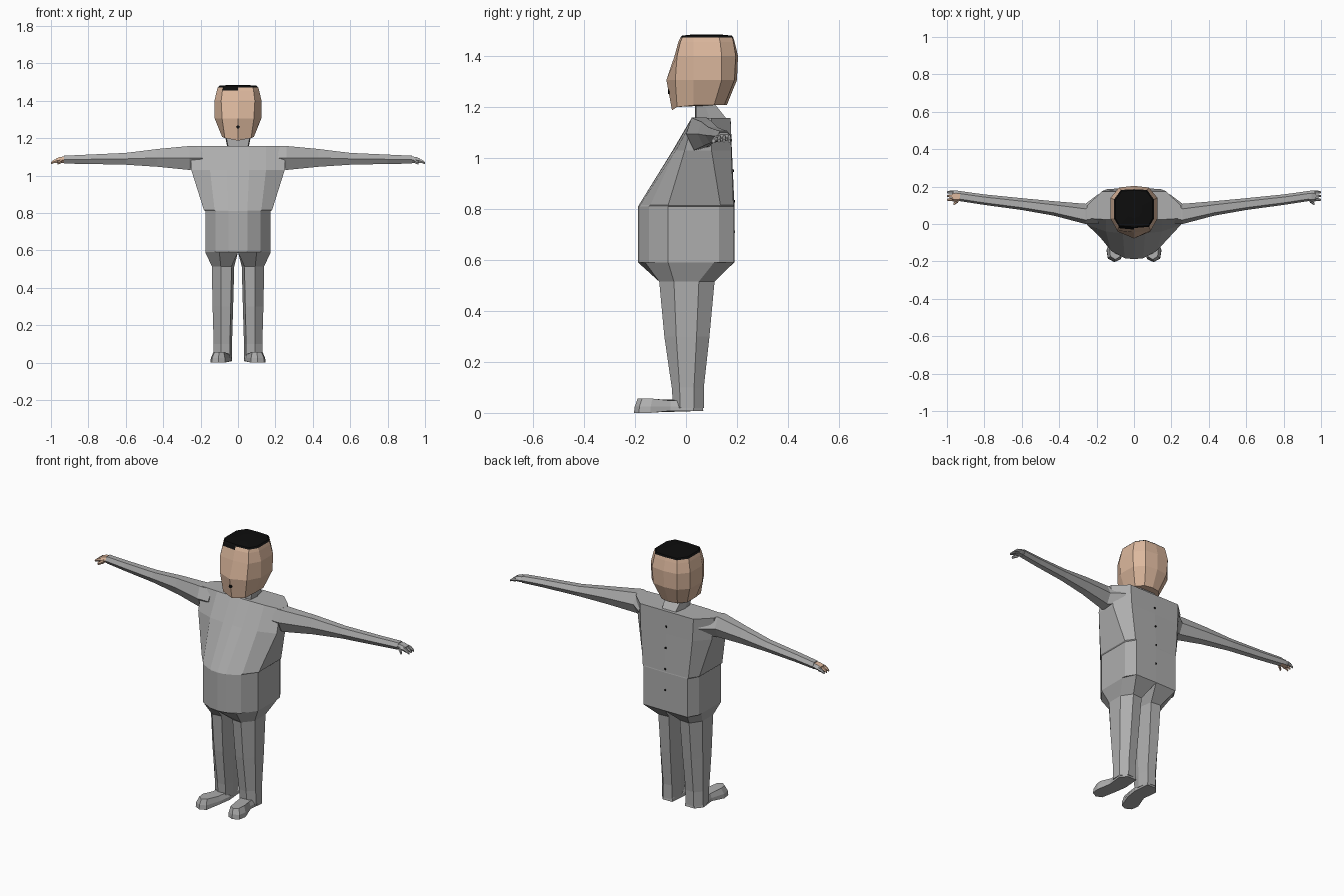
import bpy, bmesh, math
from mathutils import Vector


def material(name, rgb):
    m = bpy.data.materials.new(name)
    m.diffuse_color = (*rgb, 1)
    return m


GREY = material("grey_cloth", (0.42, 0.42, 0.42))
SKIN = material("skin", (0.72, 0.48, 0.34))
BLACK = material("black", (0.004, 0.004, 0.004))


def loft(name, rings, mats, rule=None):
    """Skin a list of equal-length point rings, cap both ends, flat shaded."""
    bm = bmesh.new()
    rows = [[bm.verts.new(p) for p in r] for r in rings]
    n = len(rows[0])
    for a, b in zip(rows, rows[1:]):
        for i in range(n):
            j = (i + 1) % n
            bm.faces.new((a[i], a[j], b[j], b[i]))
    bm.faces.new(rows[0])
    bm.faces.new(rows[-1])
    bmesh.ops.recalc_face_normals(bm, faces=bm.faces)
    if rule:
        for f in bm.faces:
            f.material_index = rule(f.calc_center_median())
    me = bpy.data.meshes.new(name)
    bm.to_mesh(me)
    bm.free()
    for m in mats:
        me.materials.append(m)
    ob = bpy.data.objects.new(name, me)
    bpy.context.collection.objects.link(ob)
    return ob


def sym(z, half):
    """Full ring from a front-to-back half outline; a third value overrides z."""
    pts = [(p[0], p[1], p[2] if len(p) > 2 else z) for p in half]
    return pts + [(-x, y, h) for x, y, h in reversed(pts) if x > 0]


# Head, with a ragged dark fringe on one side of the brow
head = [
    sym(1.207, [(0, -.055, 1.187), (.07, -.035, 1.2), (.085, .03), (.085, .11), (.05, .15), (0, .16)]),
    sym(1.306, [(0, -.077), (.085, -.042), (.125, .03), (.122, .14), (.075, .19), (0, .2)]),
    sym(1.40, [(0, -.045), (.09, -.035), (.126, .03), (.125, .14), (.08, .195), (0, .204)]),
    sym(1.455, [(0, -.03), (.083, -.022), (.113, .03), (.113, .134), (.072, .186), (0, .191)]),
    sym(1.472, [(0, -.022), (.08, -.015), (.108, .03), (.108, .13), (.07, .182), (0, .186)]),
]
loft("head", head, [SKIN, BLACK], lambda c: int(c.z > 1.46 and c.x < 0 and c.y < 0))

# Flat hair on the crown
loft("hair", [
    head[-1],
    sym(1.48, [(0, -.016), (.076, -.01), (.1, .032), (.1, .128), (.066, .176), (0, .18)]),
    sym(1.485, [(0, .03), (.03, .04), (.04, .06), (.04, .1), (.03, .12), (0, .13)]),
], [BLACK])

# Neck
loft("neck", [
    sym(1.14, [(0, .035), (.05, .04), (.055, .1), (.04, .17), (0, .17)]),
    sym(1.215, [(0, .035), (.065, .04), (.07, .07), (.05, .11), (0, .11)]),
], [GREY])

# Torso: round belly, sloping chest, wide shoulders
belly = [(0, -.188), (.05, -.183), (.12, -.145), (.175, -.07), (.175, .13), (.14, .188), (0, .19)]
loft("torso", [
    sym(.59, belly),
    sym(.81, belly),
    sym(.815, [(0, -.185), (.05, -.18), (.125, -.14), (.182, -.07), (.18, .135), (.145, .186), (0, .19)]),
    sym(1.03, [(0, -.052), (.06, -.05), (.15, -.04), (.25, -.005), (.235, .1), (.165, .178), (0, .18)]),
    sym(1.157, [(0, .022), (.06, .022), (.15, .024), (.25, .03), (.25, .1), (.17, .175), (0, .175)]),
], [GREY])


def arm_ring(s, x, yf, yb, zb, zt):
    w, h = yb - yf, zt - zb
    return [(s * x, yf + a * w, zb + b * h) for a, b in
            ((.2, 1), (.75, 1), (1, .55), (.75, .1), (.3, 0), (0, .5))]


LEG = [  # height, inner x, outer x, front y, back y
    (.515, .02, .14, -.105, .112), (.3, .026, .136, -.085, .092),
    (.1, .032, .13, -.056, .07), (.02, .032, .132, -.05, .07)]
FOOT = [(.04, .068), (.1, .068), (.132, .03), (.122, -.06), (.147, -.14), (.14, -.185),
        (.105, -.204), (.07, -.188), (.042, -.1), (.032, -.03)]

for s, side in ((1, "left"), (-1, "right")):
    # Sleeve
    loft(side + "_arm", [arm_ring(s, *r) for r in (
        (.19, .0, .16, 1.04, 1.15), (.26, .0, .108, 1.03, 1.158), (.43, .045, .122, 1.047, 1.142),
        (.6, .075, .138, 1.058, 1.121), (.8, .102, .158, 1.062, 1.112), (.93, .122, .176, 1.064, 1.106))],
        [GREY])
    # Hand: palm, thumb and tapering fingers
    hand = SKIN if s < 0 else GREY
    loft(side + "_palm", [arm_ring(s, *r) for r in (
        (.92, .125, .172, 1.068, 1.102), (.95, .118, .18, 1.066, 1.1), (.972, .122, .178, 1.066, 1.092))],
        [hand, GREY], lambda c: int(c.y > .155))
    for i in range(3):
        y = .122 + .02 * i
        loft(f"{side}_finger_{i + 1}", [
            arm_ring(s, .965, y, y + .017, 1.068, 1.09),
            arm_ring(s, .985, y, y + .016, 1.066, 1.084),
            arm_ring(s, 1, y + .003, y + .012, 1.06, 1.072)],
            [hand if i < 2 else GREY])
    loft(side + "_thumb", [
        arm_ring(s, .94, .115, .135, 1.068, 1.09),
        arm_ring(s, .965, .1, .115, 1.058, 1.075)], [hand])

    # Hip narrowing into the trouser leg
    rings = [[(s * x, y, .59) for x, y in (
        (0, -.188), (.1, -.16), (.175, -.07), (.175, .11), (.14, .188), (0, .19), (0, 0))]]
    for z, a, b, f, k in LEG:
        w = b - a
        rings.append([(s * x, y, z) for x, y in (
            (a + .12 * w, f * .95), (a + .6 * w, f), (b, f * .45), (b, k * .45),
            (a + .65 * w, k), (a + .12 * w, k * .95), (a, 0))])
    loft(side + "_leg", rings, [GREY])

    # Shoe with a rounded toe
    cx, cy = .09, -.06
    loft(side + "_foot", [
        [(s * x, y, 0 if y < -.1 else .008) for x, y in FOOT],
        [(s * (cx + (x - cx) * .97), cy + (y - cy) * .98, .025) for x, y in FOOT],
        [(s * (cx + (x - cx) * .72), cy + (y - cy) * .9, .056 if y < -.1 else .048) for x, y in FOOT],
    ], [GREY])


def dot(name, y, z, r, depth):
    ring = [(r * math.cos(k * math.pi / 3), r * math.sin(k * math.pi / 3)) for k in range(6)]
    loft(name, [[(x, y + d, z + h) for x, h in ring] for d in (-depth, depth)], [BLACK])


# Small mouth, and fastenings down the back
dot("mouth", -.067, 1.26, .01, .004)
for i, z in enumerate((1.07, .95, .83, .71)):
    dot(f"back_button_{i + 1}", .178 if z > 1 else .186 if z < .96 and z > .9 else .189, z, .006, .003)
